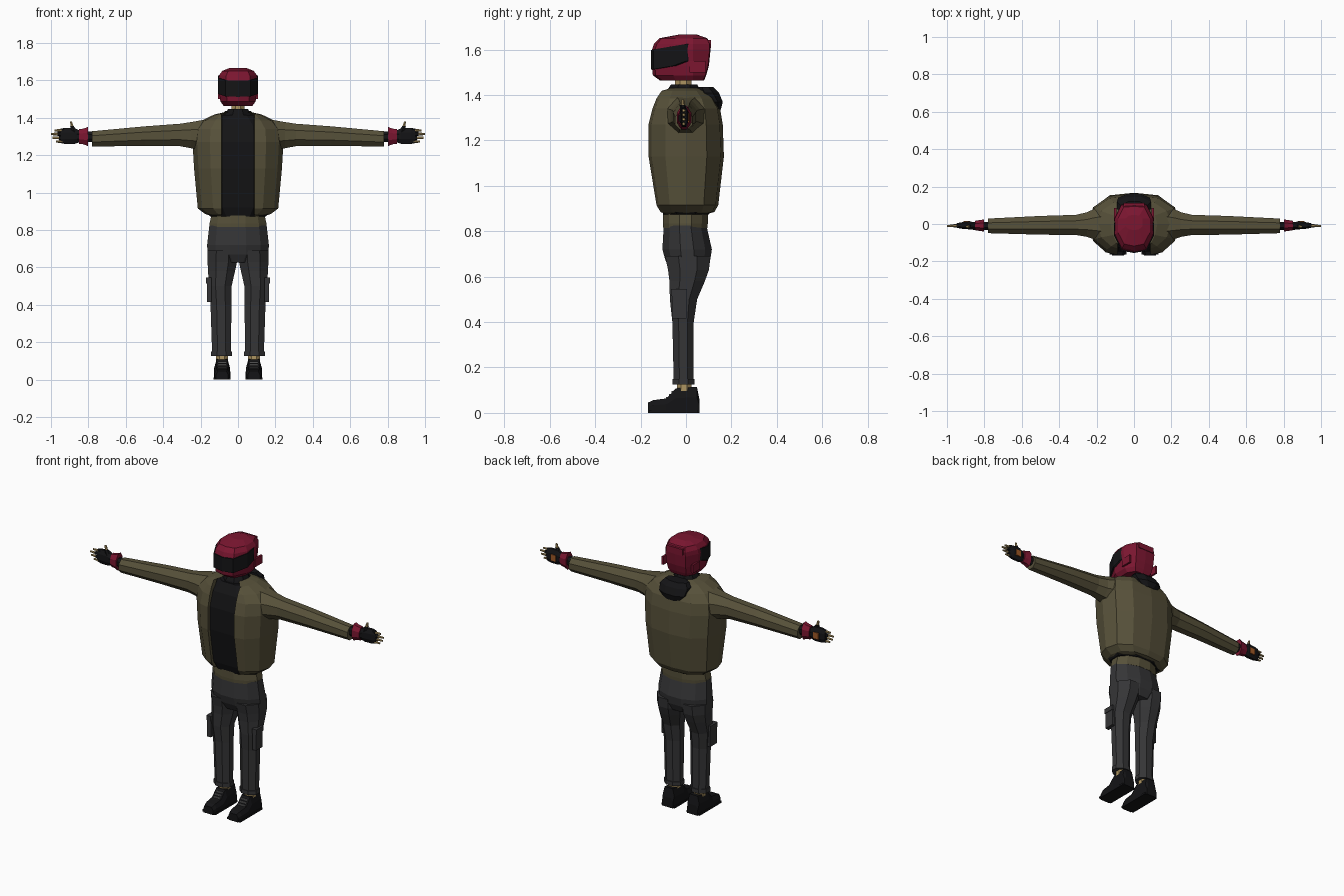
import bpy, bmesh, math
from mathutils import Vector


def mat(name, r, g, b):
    m = bpy.data.materials.new(name)
    m.diffuse_color = (r, g, b, 1)
    return m


OLIVE = mat("olive_cloth", .095, .082, .042)
BLACK = mat("black", .007, .007, .008)
RED = mat("crimson", .2, .008, .03)
GREY = mat("charcoal", .036, .036, .038)
LACE = mat("lace_grey", .15, .15, .15)
SKIN = mat("tan", .42, .3, .12)
ORANGE = mat("orange", .35, .1, .02)


def loft(name, rings, m, mirror=False, closed=True):
    """Skin a list of point rings; capped when the rings are closed."""
    bm = bmesh.new()
    vs = [[bm.verts.new(p) for p in r] for r in rings]
    n = len(rings[0])
    for a, b in zip(vs, vs[1:]):
        for i in range(n if closed else n - 1):
            j = (i + 1) % n
            bm.faces.new((a[i], a[j], b[j], b[i]))
    if closed:
        bm.faces.new(vs[0])
        bm.faces.new(vs[-1])
    if mirror and not closed:
        bmesh.ops.remove_doubles(bm, verts=bm.verts, dist=1e-5)
    bmesh.ops.recalc_face_normals(bm, faces=bm.faces)
    me = bpy.data.meshes.new(name)
    bm.to_mesh(me)
    bm.free()
    me.materials.append(m)
    ob = bpy.data.objects.new(name, me)
    bpy.context.collection.objects.link(ob)
    if mirror:
        ob.modifiers.new("mirror", 'MIRROR')
    return ob


def circle(n, r1, r2):
    k = 1 / math.cos(math.pi / n)
    return [(r1 * k * math.cos(t), r2 * k * math.sin(t))
            for t in (2 * math.pi * (i + .5) / n for i in range(n))]


def ring_z(z, cx, cy, rx, ry, n=8):
    return [(cx + a, cy + b, z) for a, b in circle(n, rx, ry)]


def ring_x(x, cy, cz, ry, rz, n=8):
    return [(x, cy + a, cz + b) for a, b in circle(n, ry, rz)]


def box(name, c, s, m, mirror=True):
    x, y, z = c
    return loft(name, [[(x + i * s[0] / 2, y + j * s[1] / 2, z + k * s[2] / 2)
                        for i, j in ((-1, -1), (1, -1), (1, 1), (-1, 1))] for k in (-1, 1)], m, mirror)


# Helmet shell: faceted rings (z, half width, front, back)
def helmet_ring(z, w, f, b):
    h = [(0, f - .003), (.62 * w, f * .93), (w, f * .4), (w, .03), (.65 * w, b), (0, b + .004)]
    return [(x, y, z) for x, y in h] + [(-x, y, z) for x, y in h[-2:0:-1]]


loft("helmet", [helmet_ring(*r) for r in [
    (1.463, .076, -.11, .075), (1.487, .094, -.143, .085), (1.53, .1, -.148, .097),
    (1.6, .105, -.147, .104), (1.625, .102, -.138, .104), (1.65, .085, -.115, .09),
    (1.666, .045, -.03, .045)]], RED)

# Visor wrapping the front
loft("visor", [[(x, y, a), (x, y, b), (x * .85, y + .03, b), (x * .85, y + .03, a)] for x, y, a, b in [
    (0, -.155, 1.512, 1.598), (.067, -.143, 1.514, 1.601),
    (.108, -.06, 1.528, 1.615), (.108, 0, 1.55, 1.625)]], BLACK, True)
box("helmet_side_plate", (.1, .05, 1.525), (.012, .07, .05), RED)
box("helmet_rear_fin", (0, .1, 1.625), (.11, .022, .035), RED, False)

# Neck, collar and hood
loft("neck", [ring_z(z, 0, -.012, .035, .036) for z in (1.4, 1.49)], SKIN)
loft("collar", [ring_z(1.39, 0, -.01, .085, .08), ring_z(1.425, 0, -.01, .065, .07),
                ring_z(1.447, 0, -.008, .053, .058)], BLACK)
loft("hood", [ring_z(1.335, 0, .135, .05, .018), ring_z(1.37, 0, .125, .085, .037),
              ring_z(1.41, 0, .1, .092, .045), ring_z(1.435, 0, .085, .07, .035)], BLACK)

# Jacket body: open-fronted half profile, mirrored (z, half width, front, back)
def jacket_ring(z, w, f, b):
    e = min(.085, w * .75)
    return [(e, f + .03, z), (e + .004, f, z), (max(.62 * w, e + .008), f * .92, z),
            (.9 * w, f * .55, z), (w, 0, z), (.9 * w, b * .55, z), (.55 * w, b * .92, z), (0, b, z)]


loft("jacket", [jacket_ring(*r) for r in [
    (.875, .14, -.09, .09), (.885, .175, -.112, .125), (.915, .215, -.13, .142),
    (1.13, .235, -.165, .167), (1.27, .243, -.165, .162), (1.34, .235, -.148, .15),
    (1.385, .195, -.13, .125), (1.418, .125, -.108, .085), (1.43, .07, -.07, .055)]],
    OLIVE, True, False)
loft("jacket_hem", [ring_z(.815, 0, -.003, .152, .097, 12), ring_z(.835, 0, -.003, .152, .099, 12),
                    ring_z(.89, 0, -.002, .14, .1, 12)], OLIVE)

# Shirt showing through the open jacket
loft("shirt", [ring_z(z, 0, 0, w, d) for z, w, d in [
    (.873, .15, .1), (.92, .2, .117), (1.13, .215, .148), (1.27, .215, .148),
    (1.36, .19, .125), (1.415, .11, .09)]], BLACK)

# Sleeves
loft("sleeve", [ring_x(*r) for r in [
    (.14, 0, 1.305, .1, .09), (.205, 0, 1.307, .085, .078), (.25, -.003, 1.307, .066, .07),
    (.31, -.005, 1.308, .054, .06), (.5, -.007, 1.302, .05, .052), (.78, -.01, 1.287, .039, .041)]],
    OLIVE, True)

# Wrists, bands and gloves
loft("wrist", [ring_x(x, -.01, 1.298, .022, .028) for x in (.77, .86)], BLACK, True)
loft("wrist_band", [ring_x(.803, -.008, 1.3, .032, .051), ring_x(.825, -.008, 1.3, .029, .042),
                    ring_x(.85, -.008, 1.3, .025, .039)], RED, True)
loft("glove_palm", [ring_x(.845, -.01, 1.3, .018, .03), ring_x(.875, -.008, 1.303, .021, .043),
                    ring_x(.925, -.008, 1.303, .017, .043), ring_x(.95, -.008, 1.303, .011, .038)],
     BLACK, True)
box("palm_patch", (.895, .012, 1.3), (.035, .008, .04), ORANGE)
for i, (z, tip) in enumerate([(1.332, .98), (1.313, 1.0), (1.293, .993), (1.273, .974)]):
    loft(f"finger_sleeve_{i}", [ring_x(x, -.01, z, .0095, .0092, 6) for x in (.93, tip - .035)], BLACK, True)
    loft(f"fingertip_{i}", [ring_x(tip - .04, -.01, z, .0075, .0072, 6),
                            ring_x(tip, -.01, z, .005, .005, 6)], SKIN, True)
loft("thumb_sleeve", [ring_z(1.32, .872, -.012, .016, .014, 6), ring_z(1.356, .888, -.014, .01, .01, 6)], BLACK, True)
loft("thumb_tip", [ring_z(1.352, .887, -.014, .008, .008, 6), ring_z(1.38, .893, -.014, .005, .005, 6)], SKIN, True)

# Trousers
loft("trouser_hips", [ring_z(z, 0, cy, w, d, 12) for z, cy, w, d in [
    (.625, .01, .1, .075), (.67, .008, .163, .098), (.72, .005, .165, .109), (.825, -.004, .153, .094)]], GREY)
loft("trouser_leg", [ring_z(*r) for r in [
    (.13, .088, -.011, .05, .043), (.4, .091, -.013, .056, .047), (.5, .095, -.011, .061, .06),
    (.58, .088, .005, .072, .078), (.63, .084, .011, .079, .09), (.69, .083, .008, .08, .1)]], GREY, True)
loft("trouser_cuff", [ring_z(z, .088, -.011, .056, .048) for z in (.125, .15)], GREY, True)
box("cargo_pocket", (.154, -.03, .475), (.026, .065, .12), GREY)
box("cargo_pocket_flap", (.156, -.03, .53), (.03, .07, .03), GREY)

# Ankles and shoes (sections along y: half width, height)
loft("ankle", [ring_z(z, .086, -.008, .032, .032) for z in (.09, .14)], SKIN, True)
loft("shoe", [[(.085 + a * w, y, b * h) for a, b in
               ((-1, 0), (1, 0), (1, .6), (.7, 1), (-.7, 1), (-1, .6))] for y, w, h in [
    (-.168, .032, .045), (-.145, .041, .056), (-.085, .044, .064), (-.045, .042, .108),
    (.048, .039, .115), (.059, .036, .06)]], BLACK, True)
box("shoe_sole", (.085, -.055, .006), (.09, .215, .012), BLACK)
for i in range(3):
    box(f"lace_{i}", (.085, -.084 + i * .012, .067 + i * .0125), (.045, .006, .008), LACE)
